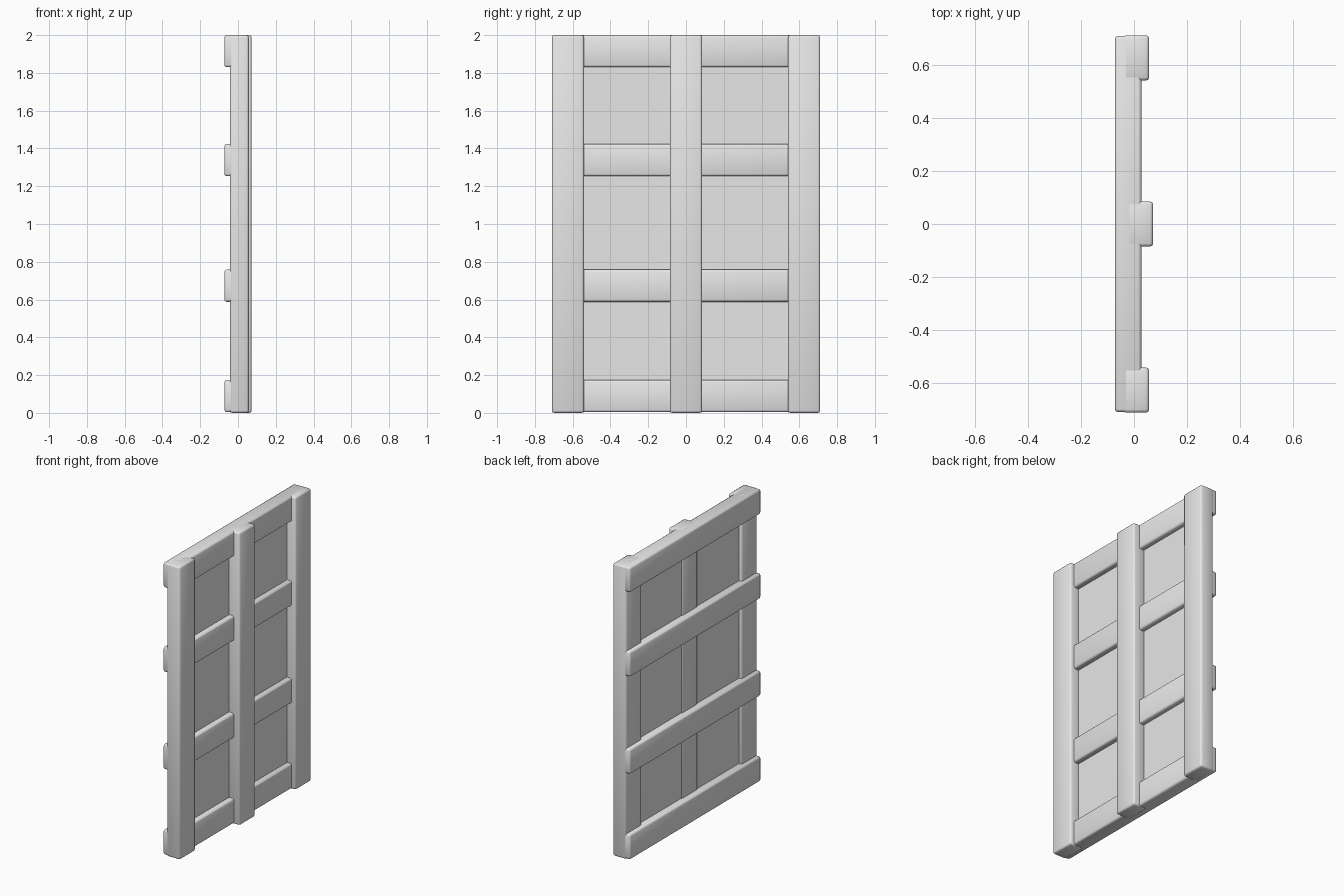
import bpy
import math

cube = bpy.data.objects.get("Cube")
if cube:
    bpy.data.objects.remove(cube, do_unlink=True)

grey = bpy.data.materials.new("plain_grey")
grey.use_nodes = True
colour = (0.8, 0.8, 0.8, 1)
grey.diffuse_color = colour
grey.node_tree.nodes["Principled BSDF"].inputs["Base Color"].default_value = colour

WIDTH, THICK = 0.17, 0.1        # board section
HEIGHT, SPAN = 2.0, 1.42        # whole door


def board(name, x, y, z, bevel=0.012):
    """Box filling the (low, high) ranges, with rounded edges."""
    ranges = (x, y, z)
    bpy.ops.mesh.primitive_cube_add(size=1, location=[(a + b) / 2 for a, b in ranges])
    ob = bpy.context.object
    ob.name = name
    ob.scale = [b - a for a, b in ranges]
    bpy.ops.object.transform_apply(location=False, rotation=False, scale=True)
    ob.data.materials.append(grey)
    if bevel:
        mod = ob.modifiers.new("rounded_edges", "BEVEL")
        mod.width = bevel
        mod.segments = 2
        bpy.ops.object.modifier_apply(modifier=mod.name)
        bpy.ops.object.shade_smooth_by_angle(angle=math.radians(50))
    return ob


# Upright boards: the middle one stands slightly proud of the outer two
edge = SPAN / 2
for name, y, front in (("front_post", -edge + WIDTH / 2, 0.057),
                       ("middle_post", 0, 0.072),
                       ("back_post", edge - WIDTH / 2, 0.057)):
    board(name, (front - THICK, front), (y - WIDTH / 2, y + WIDTH / 2), (0, HEIGHT))

# Cross rails, set back from the uprights
for name, z in (("bottom_rail", 0.004), ("lower_rail", 0.588),
                ("upper_rail", 1.253), ("top_rail", HEIGHT - WIDTH)):
    board(name, (-0.072, 0.028), (-edge + 0.002, edge - 0.002), (z, z + WIDTH))

# Thin sheet behind the frame openings
board("panel", (-0.022, -0.008), (-0.6, 0.6), (0.05, 1.95), bevel=0)
